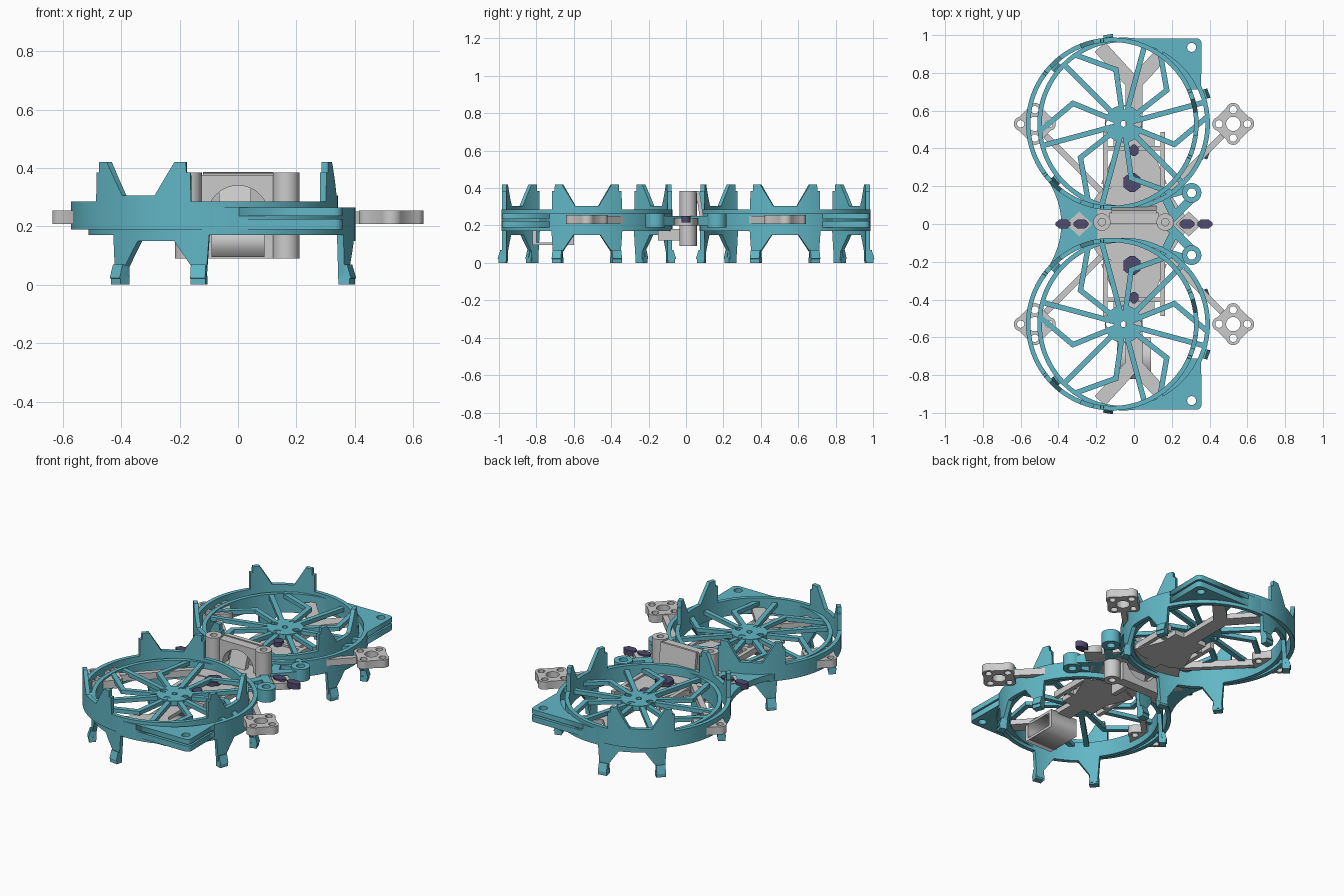
import bpy, bmesh, math
from mathutils import Vector, Matrix

if "Cube" in bpy.data.objects:
    bpy.data.objects.remove(bpy.data.objects["Cube"])

def material(name, rgb):
    m = bpy.data.materials.new(name)
    m.diffuse_color = (*rgb, 1)
    m.use_nodes = True
    m.node_tree.nodes["Principled BSDF"].inputs["Base Color"].default_value = m.diffuse_color
    return m

TEAL = material("teal", (0.12, 0.47, 0.56))
PURPLE = material("purple", (0.08, 0.07, 0.16))
CY, HUB_X, TOP_X, R = 0.53, -0.055, -0.115, 0.457

def finish(name, me, mat=None, mirror="", smooth=False):
    ob = bpy.data.objects.new(name, me)
    bpy.context.collection.objects.link(ob)
    if mat:
        me.materials.clear()
        me.materials.append(mat)
    if mirror:
        mod = ob.modifiers.new("mirror", 'MIRROR')
        mod.use_axis = ('x' in mirror, 'y' in mirror, False)
        mod.use_mirror_merge = False
    if smooth:
        bpy.context.view_layer.objects.active = ob
        ob.select_set(True)
        bpy.ops.object.shade_smooth_by_angle(angle=math.radians(30))
        ob.select_set(False)
    return ob

def from_bm(name, bm, *args, **kw):
    bmesh.ops.recalc_face_normals(bm, faces=bm.faces)
    me = bpy.data.meshes.new(name)
    bm.to_mesh(me)
    bm.free()
    return finish(name, me, *args, **kw)

def arc(cx, cy, r, a0=0, a1=360, n=24):
    full = abs(a1 - a0) == 360
    return [(cx + r * math.cos(t), cy + r * math.sin(t)) for t in
            (math.radians(a0 + (a1 - a0) * i / (n if full else n - 1)) for i in range(n))]

def plate(name, loops, z0, z1, mat=None, mirror="", smooth=False, matrix=None):
    """Flat plate: first loop is the outline, the others are holes."""
    cu = bpy.data.curves.new(name, 'CURVE')
    cu.dimensions, cu.fill_mode, cu.extrude = '2D', 'BOTH', (z1 - z0) / 2
    for pts in loops:
        sp = cu.splines.new('POLY')
        sp.points.add(len(pts) - 1)
        for p, q in zip(sp.points, pts):
            p.co = (q[0], q[1], 0, 1)
        sp.use_cyclic_u = True
    tmp = bpy.data.objects.new("tmp", cu)
    bpy.context.collection.objects.link(tmp)
    bpy.context.view_layer.update()
    me = bpy.data.meshes.new_from_object(tmp)
    bpy.data.objects.remove(tmp)
    me.transform(Matrix.Translation((0, 0, (z0 + z1) / 2)))
    if matrix:
        me.transform(matrix)
    return finish(name, me, mat, mirror, smooth)

def add_box(bm, size, matrix):
    r = bmesh.ops.create_cube(bm, size=1)
    bmesh.ops.transform(bm, verts=r['verts'], matrix=matrix @ Matrix.Diagonal((*size, 1)))

def bars(name, segs, w, z0, z1, mat=None, mirror=""):
    bm = bmesh.new()
    for a, b in segs:
        d = Vector(b) - Vector(a)
        c = (Vector(a) + Vector(b)) / 2
        m = Matrix.Translation((c.x, c.y, (z0 + z1) / 2)) @ Matrix.Rotation(math.atan2(d.y, d.x), 4, 'Z')
        add_box(bm, (d.length + w * 0.6, w, z1 - z0), m)
    return from_bm(name, bm, mat, mirror)

def lookup(prof, a):
    for (a0, z0), (a1, z1) in zip(prof, prof[1:]):
        if a <= a1:
            return z0 + (z1 - z0) * (a - a0) / (a1 - a0)
    return prof[-1][1]

def crown(name, cx, bottom, top):
    """Ring wall whose edges follow a profile repeated every 120 degrees."""
    marks = {abs(p[0]) for p in bottom + top} | set(range(0, 61, 4))
    local = sorted(marks | {-m for m in marks if 0 < m < 60})
    bm, rows = bmesh.new(), []
    for k in range(3):
        for a in local:
            t = math.radians(a + 120 * k)
            zb, zt = lookup(bottom, abs(a)), lookup(top, abs(a))
            rows.append([bm.verts.new((cx + r * math.cos(t), CY + r * math.sin(t), z))
                         for r, z in ((R, zb), (R, zt), (R - 0.024, zt), (R - 0.024, zb))])
    for i, p in enumerate(rows):
        q = rows[(i + 1) % len(rows)]
        for j in range(4):
            bm.faces.new((p[j], q[j], q[(j + 1) % 4], p[(j + 1) % 4]))
    from_bm(name, bm, TEAL, "y", True)

# Propeller guards: upper ring with teeth, lower ring with legs
crown("upper_guard_ring", TOP_X, [(0, .19), (60, .19)],
      [(0, .305), (8, .305), (17, .42), (22, .42), (22.2, .385), (24, .385), (24.2, .285), (60, .285)])
crown("lower_guard_ring", HUB_X,
      [(0, .15), (9, .15), (17, .06), (17.2, .01), (23, .01), (24.5, .17), (60, .17)],
      [(0, .265), (60, .265)])

# Feet at the ends of the legs
bm = bmesh.new()
for k in range(3):
    for s in (-20, 20):
        rot = Matrix.Translation((HUB_X, CY, 0)) @ Matrix.Rotation(math.radians(120 * k + s), 4, 'Z')
        add_box(bm, (.04, .052, .03), rot @ Matrix.Translation((.455, 0, .015)))
        add_box(bm, (.022, .052, .05), rot @ Matrix.Translation((.462, 0, .043)) @ Matrix.Rotation(-.3, 4, 'Y'))
from_bm("leg_feet", bm, TEAL, "y")

# Spokes: straight and kinked, around a drilled hub
def polar(r, a):
    t = math.radians(a)
    return (HUB_X + r * math.cos(t), CY + r * math.sin(t))
segs = []
for k in range(6):
    a = 60 * k
    segs += [(polar(.06, 135 + a), polar(.445, 135 + a)),
             (polar(.06, 98 + a), polar(.29, 98 + a)), (polar(.29, 98 + a), polar(.435, 124 + a))]
bars("guard_spokes", segs, .028, .238, .262, TEAL, "y")
plate("guard_hub", [arc(HUB_X, CY, .1)] + [arc(*polar(.073, 90 * k), .021, n=12) for k in range(4)]
      + [arc(HUB_X, CY, .016, n=12)], .235, .265, TEAL, "y", True)

# Square corner tabs, one on each ring
hole = arc(.305, .935, .024, n=16)
for nm, cx, z0, z1 in (("upper", HUB_X, .235, .265), ("lower", TOP_X, .19, .225)):
    inner = arc(cx, CY, R - .012, 24, 92, 20)
    plate(nm + "_corner_tab", [[(.355, inner[0][1])] + arc(.33, .955, .028, 0, 90, 6)
          + [(-.09, .983)] + inner[::-1], hole], z0, z1, TEAL, "y")

# Waist web joining the two guards, and eyelets opposite
left = [(-.46 + .075 * (1 - (y / .24) ** 2), y) for y in (.24 - .04 * i for i in range(13))]
ring_side = arc(TOP_X, -CY, R - .005, 137, 100, 8)
plate("waist_web", [left + ring_side + [(x, -y) for x, y in ring_side[::-1]]], .2, .235, TEAL)
plate("eyelet", [arc(.305, .165, .052), arc(.305, .165, .024, n=16)], .19, .265, TEAL, "y", True)
bars("eyelet_link", [((.29, .12), (.2, .03)), ((.26, .18), (.16, .15)), ((.16, .15), (.21, .05))],
     .045, .2, .25, TEAL, "y")

# Motor mounts with four drilled lobes, and their thin arms
for sx in (1, -1):
    cx, cy = .525, .53
    lobes = []
    for k in range(4):
        a = math.radians(90 * k)
        lobes += arc(cx + .073 * math.cos(a), cy + .073 * math.sin(a), .038, 90 * k - 75, 90 * k + 75, 9)
    holes = [arc(cx, cy, .038, n=16)] + [arc(cx + dx, cy + dy, .02, n=12)
             for dx, dy in ((.075, 0), (-.075, 0), (0, .075), (0, -.075))]
    plate("motor_mount", [[(sx * x, y) for x, y in lp] for lp in [lobes] + holes],
          .208, .255, None, "y", True)
bars("motor_arm", [((.46, .46), (.18, .18))], .032, .21, .25, None, "xy")

# Central frame: core plate, spine, rails and forked ends
plate("core_plate", [[(.3, 0), (.17, .19), (-.17, .19), (-.3, 0), (-.17, -.19), (.17, -.19)]],
      .2, .23)
bars("frame_spine", [((0, .15), (0, .76))], .09, .195, .225, None, "y")
bars("frame_fork", [((0, .74), (.165, .92)), ((.04, .43), (.13, .22)), ((.07, .2), (.07, .46))],
     .075, .195, .225, None, "xy")
bars("side_rail", [((.152, .17), (.152, .48)), ((.152, .4), (.03, .4))], .024, .2, .236, None, "xy")
plate("diamond_bracket", [[(.36, 0), (.29, .065), (.22, 0), (.29, -.065)]], .2, .24, None, "x")

# Camera mount: two drilled posts, arch, braces and tilted backboard
for x in (-.17, .165):
    plate("mount_post", [arc(x, .01, .046), arc(x, .01, .02, n=16)], .09, .385, None, "", True)
upright = Matrix.Translation((0, .03, .235)) @ Matrix.Rotation(math.pi / 2, 4, 'X')
plate("camera_arch", [[(-.13, -.145), (.13, -.145), (.13, .14), (-.13, .14)],
      arc(0, 0, .105, n=32)], -.03, .03, None, "", True, upright)
bm = bmesh.new()
add_box(bm, (.24, .02, .17), Matrix.Translation((0, .075, .3)) @ Matrix.Rotation(.15, 4, 'X'))
add_box(bm, (.11, .03, .27), Matrix.Translation((-.01, .02, .24)) @ Matrix.Rotation(-.3, 4, 'X'))
add_box(bm, (.03, .16, .06), Matrix.Translation((.02, -.07, .15)))
from_bm("camera_backboard", bm)

# Receiver tube under one side
side = Matrix.Translation((0, -.71, .15)) @ Matrix.Rotation(math.pi / 2, 4, 'Y')
plate("receiver_tube", [[(-.055, -.11), (.055, -.11), (.055, .11), (-.055, .11)],
      [(-.04, -.09), (.04, -.09), (.04, .09), (-.04, .09)]], -.09, .09, None, "", False, side)

# Dark tapered pins around the frame
def pin(name, x, y, half, wide, along_x, mirror):
    pts = [(-half, .3), (-half * .5, 1), (half * .5, 1), (half, .3)]
    loop = [(u, v * wide) for u, v in pts] + [(u, -v * wide) for u, v in pts[::-1]]
    plate(name, [[(x + u, y + v) if along_x else (x + v, y + u) for u, v in loop]],
          .215, .25, PURPLE, mirror)
pin("side_pin", .375, 0, .04, .024, True, "x")
pin("inner_pin", .28, 0, .04, .024, True, "x")
pin("end_pin", 0, .39, .03, .024, False, "y")
pin("frame_pin", -.01, .22, .05, .045, False, "y")
